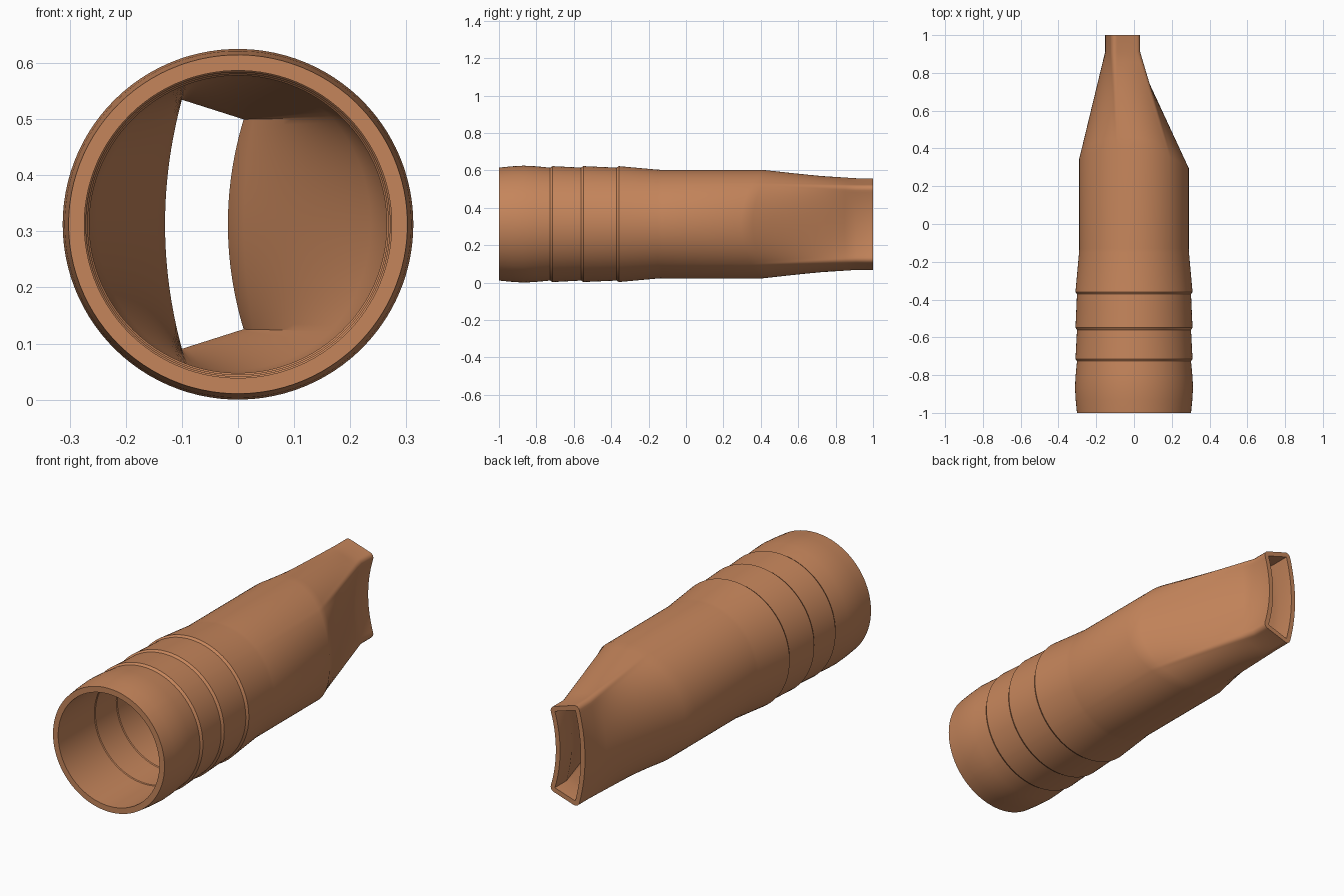
import bpy, bmesh, math
from mathutils import Vector

if "Cube" in bpy.data.objects:
    bpy.data.objects.remove(bpy.data.objects["Cube"])

AXIS_Z = 0.3125   # height of the tube axis
WALL = 0.023      # wall thickness at the slot
NECK = 0.91       # where the straight slot lip begins

# Single copper-brown material
mat = bpy.data.materials.new("copper_brown")
mat.use_nodes = True
colour = (0.56, 0.235, 0.105, 1)
mat.diffuse_color = colour
mat.node_tree.nodes["Principled BSDF"].inputs["Base Color"].default_value = colour

# Slot outline: curved slit, concave on the left flank and bulging on the right
RIGHT_C, LEFT_C = Vector((0.01, 0.187)), Vector((-0.10, 0.222))
edge = LEFT_C - RIGHT_C
TOP_N = Vector((edge.y, -edge.x)).normalized()


def bowed(mid, corner, f, side):
    """Point and outward normal on a bowed long side, f = 0 middle, 1 corner."""
    rise = corner.x - mid
    normal = Vector((side, -side * 2 * rise * f / corner.y)).normalized()
    return Vector((mid + rise * f * f, corner.y * f)), normal


def concave(f):
    return bowed(-0.018, RIGHT_C, f, 1)


def bulging(f):
    return bowed(-0.13, LEFT_C, 1 - f, -1)


def top_edge(f):
    return RIGHT_C.lerp(LEFT_C, f), TOP_N


def first_corner(f):
    return RIGHT_C, concave(1)[1].lerp(TOP_N, f).normalized()


def second_corner(f):
    return LEFT_C, TOP_N.lerp(bulging(0)[1], f).normalized()


# Upper half of the section: (circle angle, slot point, slot normal)
half = []
for start, end, steps, shape in ((0, 46, 16, concave), (46, 50, 4, first_corner),
                                 (50, 106, 16, top_edge), (106, 110, 4, second_corner),
                                 (110, 180, 20, bulging)):
    for i in range(steps):
        f = i / steps
        half.append((math.radians(start + (end - start) * f), *shape(f)))
half.append((math.pi, *bulging(1)))
flip = Vector((1, -1))
section = half + [(-a, p * flip, n * flip) for a, p, n in reversed(half[1:-1])]


def circle_ring(y, r):
    return [Vector((r * math.cos(a), y, AXIS_Z + r * math.sin(a))) for a, p, n in section]


def blend_ring(t, r, wall):
    """Ring between the round body (t = 0) and the slot (t = 1)."""
    ring = []
    for a, p, n in section:
        start = 0.32 + 0.09 * math.sin(a) ** 2 - 0.025 * math.cos(a)
        q = Vector((math.cos(a), math.sin(a))).lerp(Vector((0, 0)), t) * r + (p + n * wall) * t
        ring.append(Vector((q.x, start + (NECK - start) * t, AXIS_Z + q.y)))
    return ring


def slot_ring(y, wall):
    return [Vector((v.x, y, v.z)) for v in blend_ring(1, 0, wall)]


def skin(profile, r, wall):
    rings = [circle_ring(y, rad) for y, rad in profile]
    rings += [blend_ring(i / 10, r, wall) for i in range(11)]
    return rings + [slot_ring(1, wall)]


# Outer sleeve with three ridges, and the stepped bore
outer = [(-1, 0.302), (-0.93, 0.309), (-0.87, 0.3125), (-0.81, 0.310)]
bore = [(-1, 0.274)]
for i, y in enumerate((-0.72, -0.555, -0.365)):
    outer += [(y - 0.006, 0.302), (y + 0.006, 0.310)]
    bore += [(y, 0.274 - 0.003 * i), (y + 0.004, 0.271 - 0.003 * i)]
outer += [(-0.15, 0.291), (-0.13, 0.290)]
bore += [(-0.13, 0.265)]

rings = skin(outer, 0.29, WALL) + skin(bore, 0.265, 0)[::-1]

bm = bmesh.new()
grid = [[bm.verts.new(v) for v in ring] for ring in rings]
count = len(section)
for k, ring in enumerate(grid):
    after = grid[(k + 1) % len(grid)]
    for i in range(count):
        j = (i + 1) % count
        bm.faces.new((ring[i], ring[j], after[j], after[i]))
bmesh.ops.remove_doubles(bm, verts=bm.verts, dist=1e-5)
bmesh.ops.recalc_face_normals(bm, faces=bm.faces)

mesh = bpy.data.meshes.new("nozzle_tube")
bm.to_mesh(mesh)
bm.free()
mesh.materials.append(mat)
nozzle = bpy.data.objects.new("nozzle_tube", mesh)
bpy.context.collection.objects.link(nozzle)

# Smooth skin with crisp rims and ridges
bpy.ops.object.select_all(action="DESELECT")
nozzle.select_set(True)
bpy.context.view_layer.objects.active = nozzle
bpy.ops.object.shade_smooth_by_angle(angle=math.radians(30))
